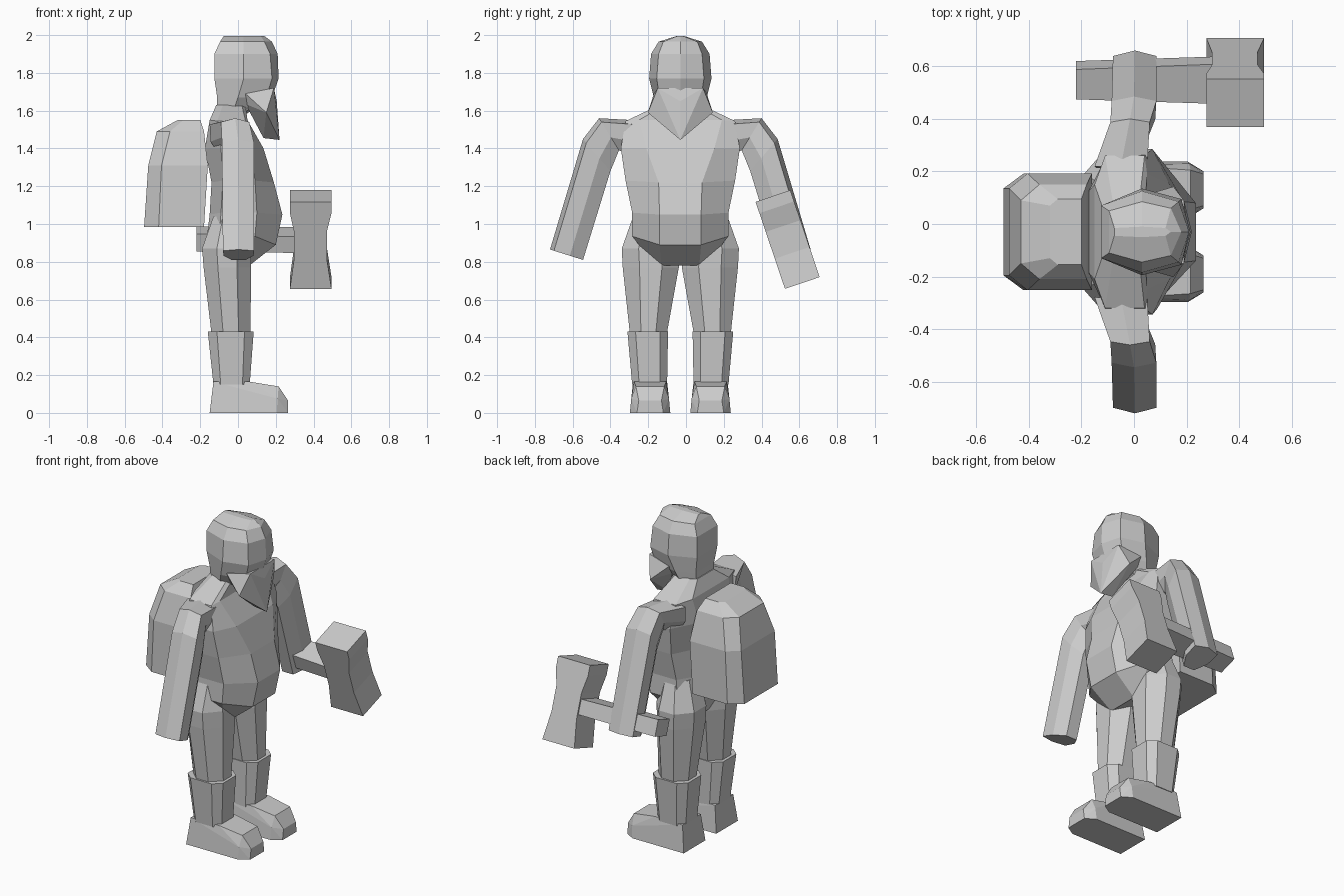
import bpy, bmesh
from mathutils import Vector

CY = -0.03  # body symmetry plane
grey = bpy.data.materials.new("stone_grey")
grey.diffuse_color = (0.6, 0.6, 0.6, 1)


def finish(name, bm):
    bmesh.ops.recalc_face_normals(bm, faces=bm.faces)
    me = bpy.data.meshes.new(name)
    bm.to_mesh(me)
    bm.free()
    me.materials.append(grey)
    ob = bpy.data.objects.new(name, me)
    bpy.context.collection.objects.link(ob)
    return ob


def loft(name, rings, dy=CY):
    """Skin equal-length rings of points and cap both ends."""
    bm = bmesh.new()
    vs = [[bm.verts.new((p[0], p[1] + dy, p[2])) for p in r] for r in rings]
    n = len(vs[0])
    for a, b in zip(vs, vs[1:]):
        for i in range(n):
            j = (i + 1) % n
            bm.faces.new((a[i], a[j], b[j], b[i]))
    bm.faces.new(vs[0])
    bm.faces.new(vs[-1])
    return finish(name, bm)


def hull(name, pts, dy=CY):
    bm = bmesh.new()
    for x, y, z in pts:
        bm.verts.new((x, y + dy, z))
    bmesh.ops.convex_hull(bm, input=bm.verts)
    bmesh.ops.dissolve_limit(bm, angle_limit=0.02, verts=bm.verts, edges=bm.edges)
    return finish(name, bm)


def mirrored(half):
    """Close a ring from its +y half."""
    return half + [(x, -y, z) for x, y, z in reversed(half) if y > 1e-6]


def octagon(z, x0, x1, y0, y1, c=0.3):
    cx, cy = (x1 - x0) * c, (y1 - y0) * c
    return [(x0 + cx, y0, z), (x1 - cx, y0, z), (x1, y0 + cy, z), (x1, y1 - cy, z),
            (x1 - cx, y1, z), (x0 + cx, y1, z), (x0, y1 - cy, z), (x0, y0 + cy, z)]


# torso: z, z of sides, front x, front half, side front x, side back x, side half, back x, back half
torso = [
    (0.78, 0.80, 0.06, 0.10, 0.03, -0.10, 0.15, -0.12, 0.08),
    (0.89, 0.935, 0.20, 0.11, 0.09, -0.10, 0.255, -0.17, 0.12),
    (1.05, 1.06, 0.235, 0.11, 0.10, -0.09, 0.255, -0.15, 0.12),
    (1.22, 1.23, 0.19, 0.115, 0.09, -0.08, 0.29, -0.14, 0.13),
    (1.40, 1.40, 0.135, 0.18, 0.07, -0.09, 0.315, -0.175, 0.15),
    (1.55, 1.545, 0.05, 0.22, 0.04, -0.11, 0.29, -0.15, 0.18),
    (1.63, 1.63, 0.04, 0.08, 0.02, -0.08, 0.11, -0.115, 0.08)]
loft("torso", [mirrored([(xf, wf, z), (sf, w, zs), (sb, w, zs), (xb, wb, z)])
               for z, zs, xf, wf, sf, sb, w, xb, wb in torso])

# head: z, back x, back half, side x, side half, front x, front half, front ridge x
head = [
    (1.58, -0.11, 0.08, -0.03, 0.11, 0.02, 0.08, 0.04),
    (1.67, -0.11, 0.09, 0.00, 0.14, 0.15, 0.11, 0.18),
    (1.77, -0.125, 0.10, 0.03, 0.165, 0.18, 0.125, 0.215),
    (1.90, -0.125, 0.10, 0.03, 0.155, 0.17, 0.115, 0.21),
    (1.965, -0.095, 0.08, 0.03, 0.115, 0.14, 0.09, 0.18),
    (1.995, -0.075, 0.015, 0.03, 0.02, 0.12, 0.015, 0.14)]
loft("head", [mirrored([(xc, 0, z), (xf, hf, z), (xs, hs, z), (xb, hb, z)])
              for z, xb, hb, xs, hs, xf, hf, xc in head])

# beard
side = [(0.19, 0.12, 1.72), (0.04, 0.14, 1.69), (0.04, 0.11, 1.635), (0.15, 0.172, 1.59)]
hull("beard", side + [(x, -y, z) for x, y, z in side]
     + [(0.22, 0, 1.445), (0.135, 0, 1.455), (0.205, 0, 1.65)])

# arms: outer (y, z), inner (y, z), centre x, half x
arm = [((0.25, 1.55), (0.24, 1.36), -0.05, 0.10),
       ((0.43, 1.56), (0.325, 1.39), -0.015, 0.075),
       ((0.515, 1.45), (0.37, 1.28), 0.0, 0.085),
       ((0.69, 0.865), (0.515, 0.81), 0.003, 0.083)]
for s, label in ((-1, "right"), (1, "left")):
    rings = []
    for o, i, cx, hx in arm:
        def at(t, x):
            return (cx + x * hx, s * (o[0] + (i[0] - o[0]) * t), o[1] + (i[1] - o[1]) * t)
        rings.append([at(0, 0), at(0.12, 1), at(0.6, 0.95), at(1, 0.45),
                      at(1, -0.45), at(0.6, -0.95), at(0.12, -1)])
    loft(label + "_arm", rings)

    # thigh: z, back x, front x, inner y, outer y
    thigh = [(1.04, -0.13, 0.04, 0.03, 0.25), (0.87, -0.19, 0.07, 0.012, 0.31),
             (0.77, -0.182, 0.07, 0.008, 0.305), (0.40, -0.138, 0.065, 0.075, 0.265)]
    loft(label + "_leg", [[(x, s * y, z) for x, y, z in octagon(*r[:1], *r[1:])]
                          for r in thigh])

    # boot shaft and foot
    boot = [(0.43, -0.16, 0.083, 0.065, 0.28), (0.15, -0.13, 0.062, 0.07, 0.255)]
    loft(label + "_boot", [[(x, s * y, z) for x, y, z in octagon(*r, c=0.2)] for r in boot])
    foot = []
    for x, h, z in ((-0.15, 0.107, 0), (0.205, 0.107, 0), (0.265, 0.07, 0), (0.265, 0.06, 0.065),
                    (0.21, 0.10, 0.075), (0.215, 0.075, 0.14), (0.062, 0.085, 0.165),
                    (-0.13, 0.09, 0.165)):
        foot += [(x, s * 0.16 + h, z), (x, s * 0.16 - h, z)]
    hull(label + "_foot", foot)

# backpack: z, inner x, outer x, chamfer x, half width, outer half width
pack = [(0.985, -0.18, -0.497, -0.42, 0.222, 0.165),
        (1.31, -0.16, -0.475, -0.405, 0.222, 0.165),
        (1.49, -0.18, -0.43, -0.36, 0.18, 0.12),
        (1.55, -0.20, -0.32, -0.29, 0.125, 0.10)]
loft("backpack", [mirrored([(xi, w, z), (xc, w, z), (xo, wo, z)])
                  for z, xi, xo, xc, w, wo in pack])

# axe, tilted in the y-z plane
D, W = Vector((0, 0.32, -0.947)), Vector((0, 0.947, 0.32))


def axe_rect(x, y, z, hw, hd):
    c = Vector((x, y, z))
    return [c + W * a * hw + D * b * hd for a, b in ((1, 1), (1, -1), (-1, -1), (-1, 1))]


loft("axe_handle", [axe_rect(-0.22, 0.547, 0.92, 0.06, 0.05),
                    axe_rect(0.32, 0.547, 0.915, 0.08, 0.045)], 0)
blade = []
for t, x0, x1 in ((-0.243, 0.275, 0.495), (-0.18, 0.275, 0.495), (-0.075, 0.297, 0.47),
                  (0.075, 0.297, 0.47), (0.243, 0.275, 0.495)):
    c = Vector((0, 0.538, 0.918)) + D * t
    blade.append([c + W * a * 0.097 + Vector((x, 0, 0))
                  for a, x in ((1, x0), (1, x1), (-1, x1), (-1, x0))])
loft("axe_head", blade, 0)
